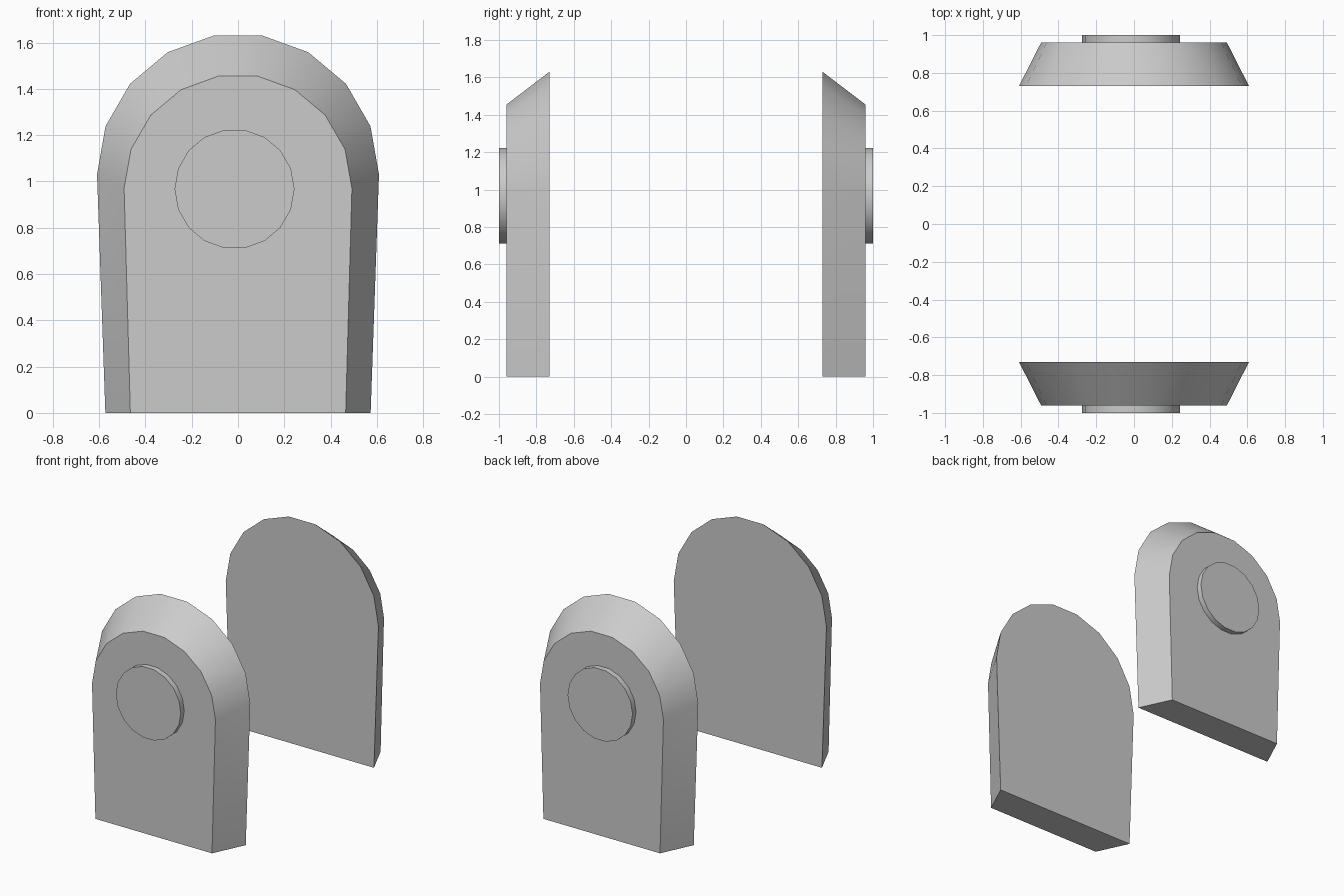
import bpy, bmesh
from math import cos, sin, radians

if "Cube" in bpy.data.objects:
    bpy.data.objects.remove(bpy.data.objects["Cube"])


def arch(foot, radius, centre_z):
    """Arched outline: straight flared legs and a nine-sided half circle."""
    arc = [(radius * cos(radians(a)), centre_z + radius * sin(radians(a)))
           for a in range(0, 181, 20)]
    return [(foot, 0)] + arc + [(-foot, 0)]


def disc(x, z, radius, sides=18):
    step = 360 / sides
    return [(x + radius * cos(radians(i * step)), z + radius * sin(radians(i * step)))
            for i in range(sides)]


def loft(name, inner, y_in, outer, y_out):
    """Closed solid between two matching outlines in the xz plane."""
    bm = bmesh.new()
    a = [bm.verts.new((x, y_in, z)) for x, z in inner]
    b = [bm.verts.new((x, y_out, z)) for x, z in outer]
    bm.faces.new(a)
    bm.faces.new(b[::-1])
    n = len(a)
    for i in range(n):
        j = (i + 1) % n
        bm.faces.new((a[i], b[i], b[j], a[j]))
    bmesh.ops.recalc_face_normals(bm, faces=bm.faces[:])
    mesh = bpy.data.meshes.new(name)
    bm.to_mesh(mesh)
    bm.free()
    obj = bpy.data.objects.new(name, mesh)
    bpy.context.collection.objects.link(obj)
    bpy.ops.object.select_all(action='DESELECT')
    obj.select_set(True)
    bpy.context.view_layer.objects.active = obj
    bpy.ops.object.shade_smooth_by_angle(angle=radians(30))
    return obj


for side, s in (("front", -1), ("back", 1)):
    # Bevelled arched plate, wider on its inward face
    loft(side + "_plate", arch(0.573, 0.609, 1.03), s * 0.73,
         arch(0.465, 0.492, 0.97), s * 0.96)
    # Shallow round boss on the outward face
    boss = disc(-0.015, 0.967, 0.259)
    loft(side + "_boss", boss, s * 0.96, boss, s * 1.0)
